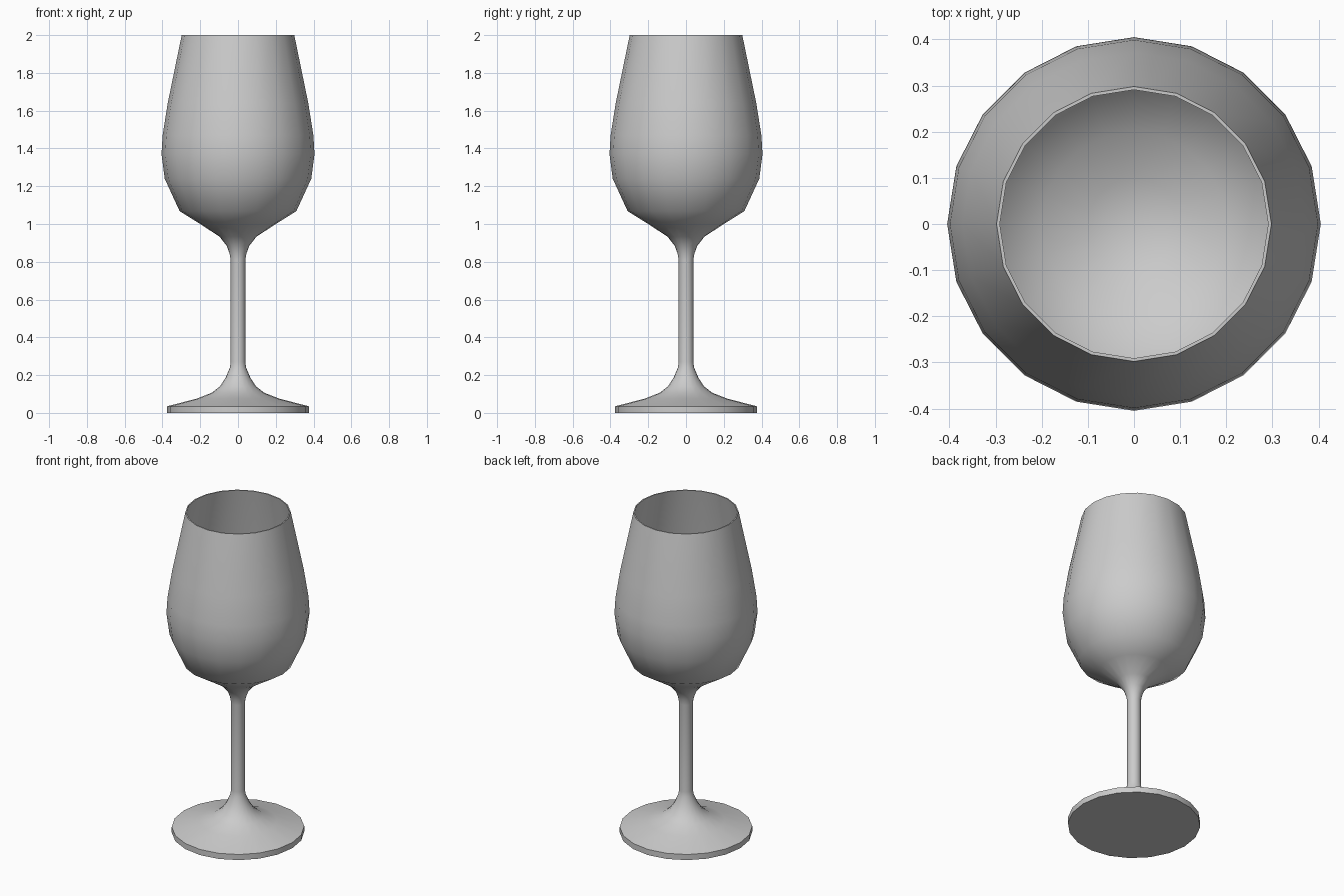
import bpy, bmesh, math

if "Cube" in bpy.data.objects:
    bpy.data.objects.remove(bpy.data.objects["Cube"])

SIDES = 20

# Outer silhouette (radius, height): foot, stem, bowl up to the rim
outer = [(0, 0), (0.375, 0), (0.375, 0.035), (0.22, 0.075), (0.14, 0.106),
         (0.096, 0.14), (0.066, 0.185), (0.043, 0.24), (0.039, 0.27),
         (0.039, 0.81), (0.045, 0.845), (0.06, 0.885), (0.098, 0.933),
         (0.2, 1.0), (0.309, 1.068), (0.388, 1.24), (0.405, 1.37),
         (0.399, 1.47), (0.372, 1.64), (0.298, 2.0)]

# Inner wall from the rim down to the bottom of the bowl
inner = [(0.291, 2.0), (0.365, 1.64), (0.392, 1.47), (0.398, 1.37),
         (0.381, 1.24), (0.303, 1.076), (0.2, 1.012), (0.1, 0.96), (0, 0.945)]


def lathe(name, profile):
    bm = bmesh.new()
    verts = [bm.verts.new((r, 0, z)) for r, z in profile]
    edges = [bm.edges.new(pair) for pair in zip(verts, verts[1:])]
    bmesh.ops.spin(bm, geom=verts + edges, cent=(0, 0, 0), axis=(0, 0, 1),
                   angle=math.tau, steps=SIDES, use_duplicate=False)
    bmesh.ops.remove_doubles(bm, verts=bm.verts, dist=0.0005)
    bmesh.ops.recalc_face_normals(bm, faces=bm.faces)
    mesh = bpy.data.meshes.new(name)
    bm.to_mesh(mesh)
    bm.free()
    obj = bpy.data.objects.new(name, mesh)
    bpy.context.collection.objects.link(obj)
    bpy.context.view_layer.objects.active = obj
    obj.select_set(True)
    bpy.ops.object.shade_smooth_by_angle(angle=math.radians(40))
    return obj


# Whole glass as one revolved shell
lathe("wine_glass", outer + inner)
